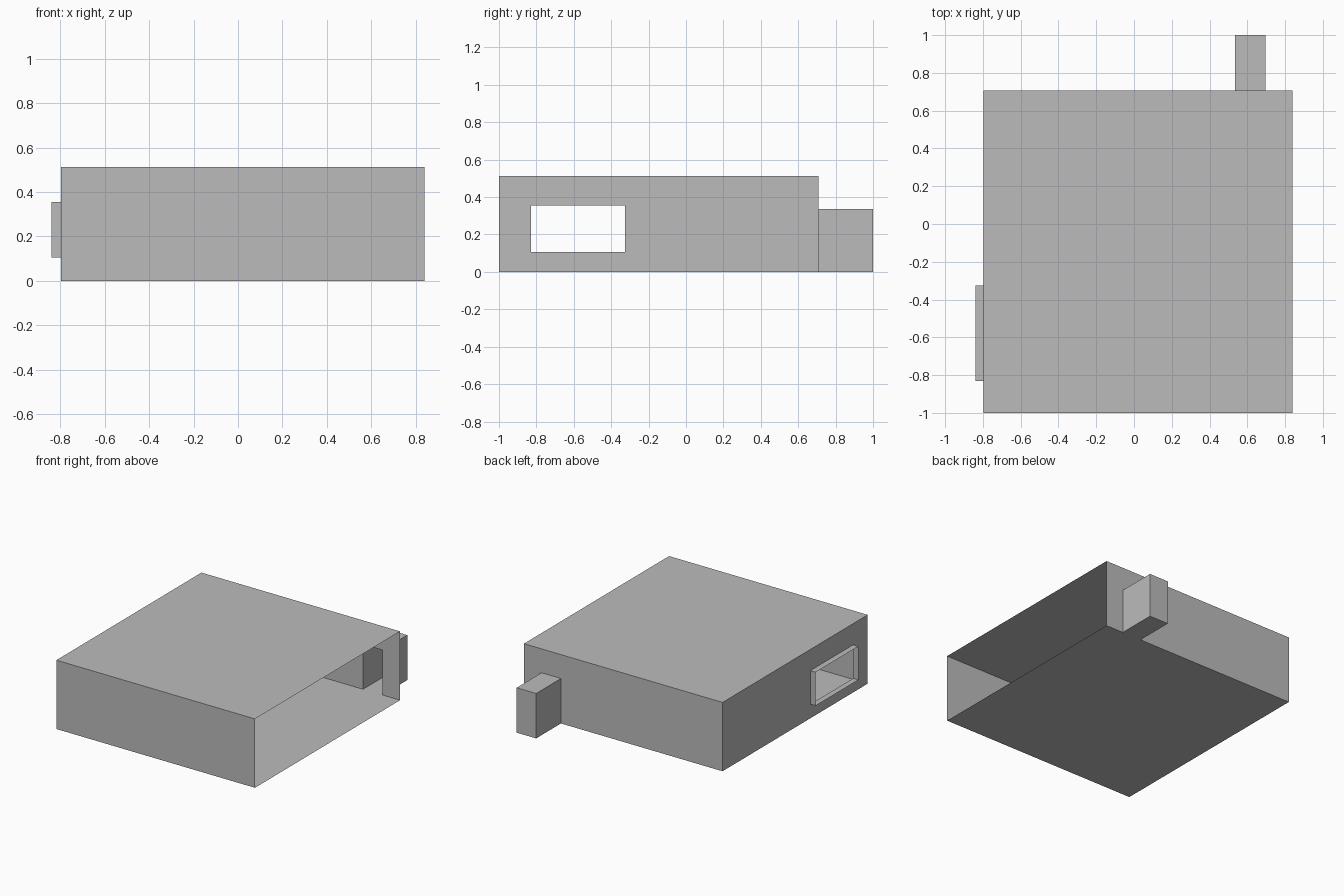
import bpy
import bmesh
from mathutils import Vector

old = bpy.data.objects.get("Cube")
if old:
    bpy.data.objects.remove(old, do_unlink=True)

# Single plain grey
grey = bpy.data.materials.new("plain_grey")
grey.use_nodes = True
colour = (0.5, 0.5, 0.5, 1.0)
grey.diffuse_color = colour
grey.node_tree.nodes["Principled BSDF"].inputs["Base Color"].default_value = colour


def open_box(lo, hi, open_sides):
    """Thin-walled box between two corners, without the sides facing open_sides."""
    bm = bmesh.new()
    bmesh.ops.create_cube(bm, size=1)
    lo, hi = Vector(lo), Vector(hi)
    for v in bm.verts:
        v.co = (lo + hi) / 2 + v.co * (hi - lo)
    bm.normal_update()
    gone = [f for f in bm.faces
            if any(f.normal.dot(Vector(d)) > 0.9 for d in open_sides)]
    bmesh.ops.delete(bm, geom=gone, context='FACES')
    return bm


def cut_opening(bm, normal, lo, hi):
    """Cut the rectangle lo..hi out of the wall that faces normal."""
    normal, lo, hi = Vector(normal), Vector(lo), Vector(hi)
    for axis in range(3):
        if abs(normal[axis]) > 0.5:
            continue
        direction = Vector([float(i == axis) for i in range(3)])
        for point in (lo, hi):
            bm.normal_update()
            wall = [f for f in bm.faces if f.normal.dot(normal) > 0.9]
            edges = {e for f in wall for e in f.edges}
            verts = {v for f in wall for v in f.verts}
            bmesh.ops.bisect_plane(bm, geom=wall + list(edges) + list(verts),
                                   dist=0.0001, plane_co=point, plane_no=direction)
    bm.normal_update()

    def inside(f):
        c = f.calc_center_median()
        return f.normal.dot(normal) > 0.9 and all(
            abs(normal[i]) > 0.5 or lo[i] < c[i] < hi[i] for i in range(3))

    bmesh.ops.delete(bm, geom=[f for f in bm.faces if inside(f)], context='FACES')


def finish(bm, name):
    mesh = bpy.data.meshes.new(name)
    bm.to_mesh(mesh)
    bm.free()
    mesh.materials.append(grey)
    obj = bpy.data.objects.new(name, mesh)
    bpy.context.collection.objects.link(obj)


RIGHT, LEFT, BACK, FRONT = (-1, 0, 0), (1, 0, 0), (0, 1, 0), (0, -1, 0)
WALL_X, WALL_Y = -0.797, 0.708
recess = ((0.535, WALL_Y, 0), (0.695, 1.0, 0.335))
window = ((-0.84, -0.83, 0.105), (WALL_X, -0.325, 0.355))

# Main room shell, open on one side, with a doorway and a window
shell = open_box((WALL_X, -1.0, 0), (0.84, WALL_Y, 0.513), [LEFT])
cut_opening(shell, BACK, *recess)
cut_opening(shell, RIGHT, *window)
finish(shell, "room_shell")

# Small recess behind the back wall, open to the room
finish(open_box(*recess, [FRONT]), "back_recess")

# Thin projecting window surround
finish(open_box(*window, [LEFT, RIGHT]), "window_surround")
